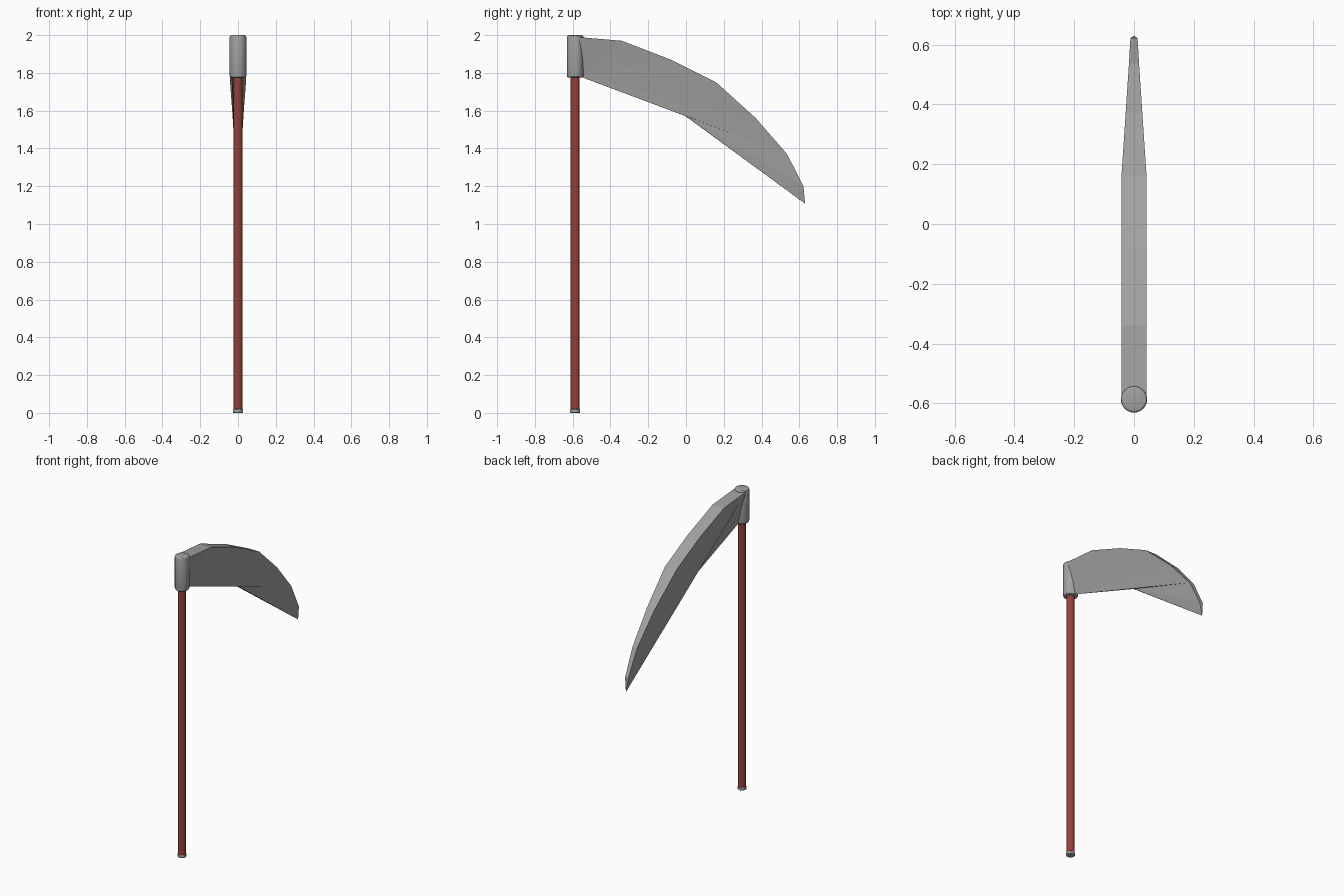
import bpy, bmesh

if "Cube" in bpy.data.objects:
    bpy.data.objects.remove(bpy.data.objects["Cube"])

POLE_Y = -0.587


def material(name, colour):
    mat = bpy.data.materials.new(name)
    mat.diffuse_color = (*colour, 1)
    mat.use_nodes = True
    mat.node_tree.nodes["Principled BSDF"].inputs["Base Color"].default_value = mat.diffuse_color
    return mat


wood = material("red_wood", (0.29, 0.055, 0.04))
steel = material("dark_steel", (0.36, 0.36, 0.36))


def cylinder(name, radius, z0, z1, mat, bevel=0.0, sides=32):
    bpy.ops.mesh.primitive_cylinder_add(vertices=sides, radius=radius, depth=z1 - z0,
                                        location=(0, POLE_Y, (z0 + z1) / 2))
    ob = bpy.context.object
    ob.name = name
    ob.data.materials.append(mat)
    if bevel:
        mod = ob.modifiers.new("rim", 'BEVEL')
        mod.width = bevel
        mod.segments = 3
        mod.limit_method = 'ANGLE'
        mod.use_clamp_overlap = False
        bpy.ops.object.modifier_apply(modifier=mod.name)
    bpy.ops.object.shade_smooth_by_angle()


# Wooden pole, end cap and metal socket
cylinder("pole", 0.024, 0.01, 1.80, wood)
cylinder("pole_end_cap", 0.027, 0.0, 0.02, steel, 0.005)
cylinder("blade_socket", 0.044, 1.775, 2.0, steel, 0.01)

# Wedge blade: thick spine (half width, y, z) tapering to a sharp lower edge
spine = [(0.042, -0.575, 1.99), (0.042, -0.34, 1.97), (0.042, -0.08, 1.87),
         (0.042, 0.16, 1.75), (0.028, 0.37, 1.56), (0.017, 0.535, 1.37),
         (0.012, 0.622, 1.20)]
bm = bmesh.new()
heel = bm.verts.new((0, -0.56, 1.78))
elbow = bm.verts.new((0, 0.0, 1.57))
tip = bm.verts.new((0, 0.63, 1.108))
right, left = [[bm.verts.new((s * x, y, z)) for x, y, z in spine] for s in (1, -1)]


def fan(centre, rim):
    for a, b in zip(rim, rim[1:]):
        bm.faces.new((centre, a, b))


# Right face: broad facet above the heel line, narrower facet towards the tip
fan(heel, right[:6])
fan(elbow, [heel, right[5], right[6], tip])
# Left face: facets spread from the top of the socket
fan(left[0], left[1:] + [tip, elbow, heel])
# Spine strip and closing ends
for i in range(len(spine) - 1):
    bm.faces.new((right[i], right[i + 1], left[i + 1], left[i]))
bm.faces.new((right[-1], tip, left[-1]))
bm.faces.new((right[0], left[0], heel))
bmesh.ops.recalc_face_normals(bm, faces=bm.faces)
mesh = bpy.data.meshes.new("blade")
bm.to_mesh(mesh)
bm.free()
mesh.materials.append(steel)
bpy.context.collection.objects.link(bpy.data.objects.new("blade", mesh))
